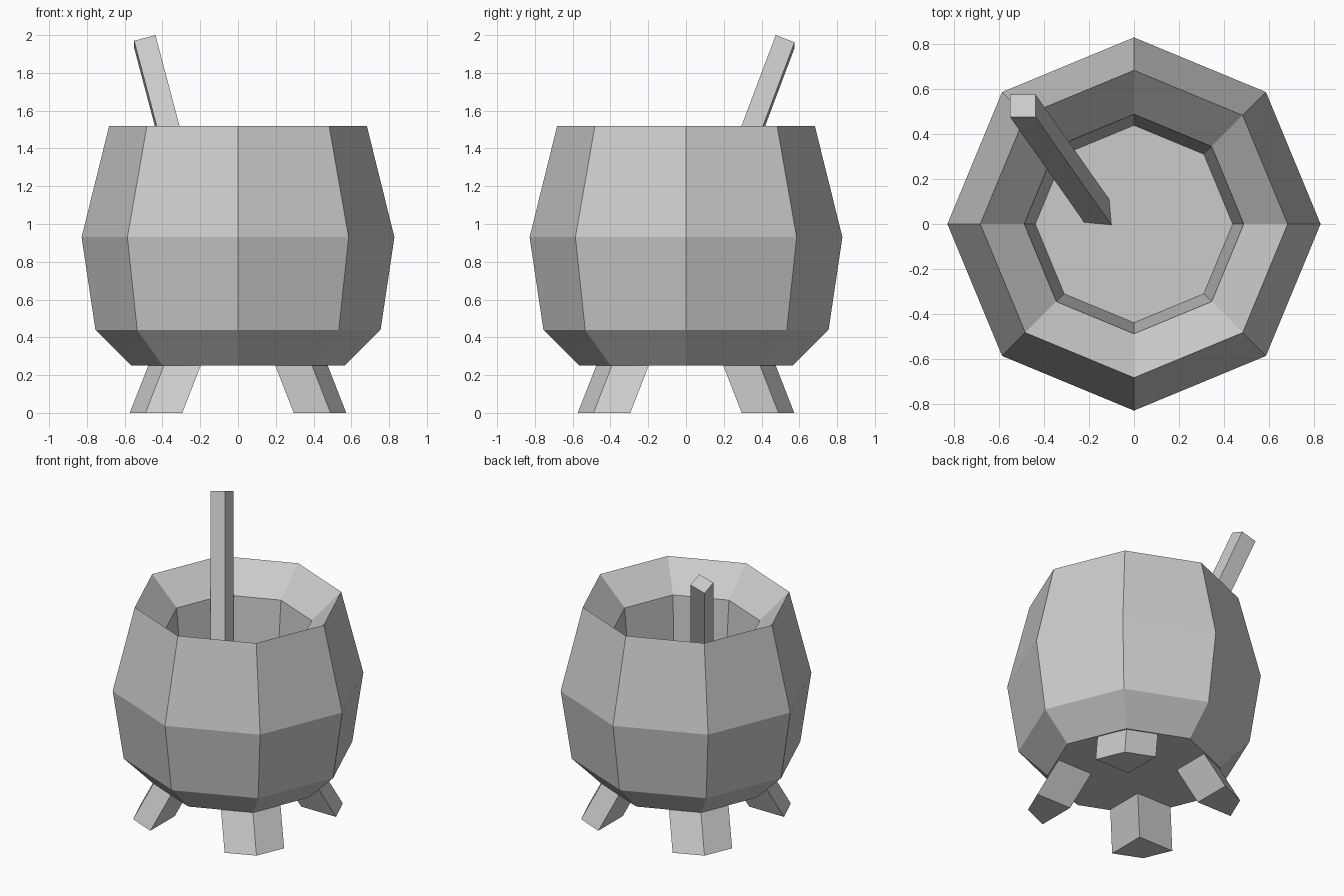
import bpy
from math import cos, sin, tau

if "Cube" in bpy.data.objects:
    bpy.data.objects.remove(bpy.data.objects["Cube"])


def make_object(name, verts, faces):
    mesh = bpy.data.meshes.new(name)
    mesh.from_pydata(verts, [], faces)
    mesh.update()
    obj = bpy.data.objects.new(name, mesh)
    bpy.context.collection.objects.link(obj)
    return obj


def lathe(name, profile, sides):
    """Closed solid from (radius, z) rings, listed outside-bottom to inside-bottom."""
    verts = [(r * cos(tau * i / sides), r * sin(tau * i / sides), z)
             for r, z in profile for i in range(sides)]
    faces = []
    for k in range(len(profile) - 1):
        a, b = k * sides, (k + 1) * sides
        for i in range(sides):
            j = (i + 1) % sides
            faces.append((a + i, a + j, b + j, b + i))
    faces.append(tuple(reversed(range(sides))))
    faces.append(tuple(range(len(verts) - sides, len(verts))))
    return make_object(name, verts, faces)


def prism(name, bottom, top):
    """Solid joining two matching counter-clockwise quads."""
    faces = [(3, 2, 1, 0), (4, 5, 6, 7)]
    faces += [(i, (i + 1) % 4, (i + 1) % 4 + 4, i + 4) for i in range(4)]
    return make_object(name, bottom + top, faces)


# Cauldron: bulging outside, funnel rim, tapered inside and contents surface
lathe("cauldron", [(0.565, 0.25), (0.755, 0.44), (0.828, 0.93), (0.682, 1.52),
                   (0.487, 1.33), (0.438, 0.73)], 8)

# Four splayed kite-section legs
foot = [(0.295, 0.295), (0.573, 0.295), (0.49, 0.49), (0.295, 0.573)]
LEG_TOP, SPLAY = 0.28, 0.39
for label, sx, sy in (("back_right", 1, 1), ("back_left", -1, 1),
                      ("front_left", -1, -1), ("front_right", 1, -1)):
    section = foot if sx * sy > 0 else foot[::-1]
    shift = LEG_TOP * SPLAY
    prism("leg_" + label,
          [(sx * x, sy * y, 0) for x, y in section],
          [(sx * (x - shift), sy * (y - shift), LEG_TOP) for x, y in section])

# Stirring stick: leans to the back left, top end cut square to its axis
LEAN_X, LEAN_Y = -0.265, 0.377
corners = [(-0.55, 0.475), (-0.437, 0.475), (-0.437, 0.575), (-0.55, 0.575)]
tip = [(x, y, 2.0 - LEAN_X * (x + 0.437) - LEAN_Y * (y - 0.475)) for x, y in corners]
tip = [(x, y, 2.0 + 0.265 * (x + 0.437) - 0.377 * (y - 0.475)) for x, y, _ in tip]
END_Z = 0.71
base = [(x + LEAN_X * (END_Z - z), y + LEAN_Y * (END_Z - z), END_Z) for x, y, z in tip]
prism("stirring_stick", base, tip)
